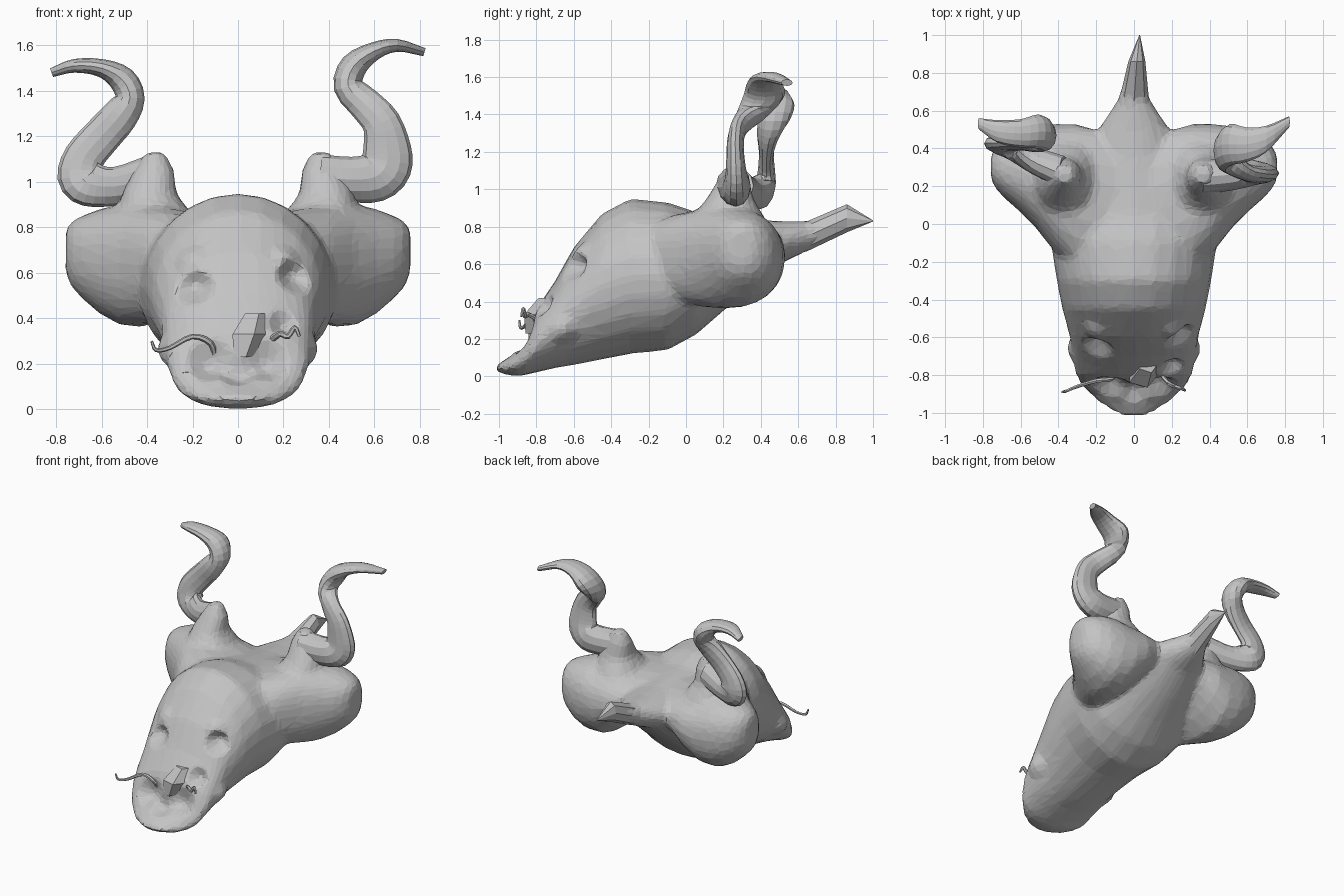
import bpy, bmesh, math
from mathutils import Vector

if "Cube" in bpy.data.objects:
    bpy.data.objects.remove(bpy.data.objects["Cube"], do_unlink=True)

# Single clay colour
clay = bpy.data.materials.new("grey clay")
clay.use_nodes = True
clay.diffuse_color = (0.55, 0.55, 0.55, 1)
clay.node_tree.nodes["Principled BSDF"].inputs["Base Color"].default_value = clay.diffuse_color


def skin(bm, rings):
    """Bridge rings of points and cap both ends."""
    rings = [[bm.verts.new(p) for p in ring] for ring in rings]
    count = len(rings[0])
    for low, high in zip(rings, rings[1:]):
        for i in range(count):
            j = (i + 1) % count
            bm.faces.new((low[i], low[j], high[j], high[i]))
    bm.faces.new(rings[0])
    bm.faces.new(rings[-1])


def loft(bm, axis, stations, side=1, sides=24, power=0.9):
    """Skin rounded sections (position, a_min, a_max, b_min, b_max) along an axis."""
    rings = []
    for t, a0, a1, b0, b1 in stations:
        ring = []
        for i in range(sides):
            ang = math.tau * i / sides
            c, s = math.cos(ang), math.sin(ang)
            a = (a0 + a1) / 2 + (a1 - a0) / 2 * math.copysign(abs(c) ** power, c)
            b = (b0 + b1) / 2 + (b1 - b0) / 2 * math.copysign(abs(s) ** power, s)
            x, y, z = {"x": (t, a, b), "y": (a, t, b), "z": (a, b, t)}[axis]
            ring.append((x * side, y, z))
        rings.append(ring)
    skin(bm, rings)


def finish(bm, name):
    """Turn a bmesh into a named object."""
    bmesh.ops.recalc_face_normals(bm, faces=bm.faces[:])
    mesh = bpy.data.meshes.new(name)
    bm.to_mesh(mesh)
    bm.free()
    obj = bpy.data.objects.new(name, mesh)
    bpy.context.collection.objects.link(obj)
    mesh.materials.append(clay)
    return obj


def apply_modifier(obj, kind, **settings):
    mod = obj.modifiers.new(kind.lower(), kind)
    for key, value in settings.items():
        setattr(mod, key, value)
    bpy.context.view_layer.objects.active = obj
    bpy.ops.object.modifier_apply(modifier=mod.name)


def spline(points, steps=3):
    """Catmull-Rom resampling of rows of numbers."""
    rows = [Vector(p) for p in points]
    rows = [rows[0] * 2 - rows[1]] + rows + [rows[-1] * 2 - rows[-2]]
    out = []
    for a, b, c, d in zip(rows, rows[1:], rows[2:], rows[3:]):
        for k in range(steps):
            t = k / steps
            out.append((b * 2 + (c - a) * t + (a * 2 - b * 5 + c * 4 - d) * t ** 2
                        + (b * 3 - a - c * 3 + d) * t ** 3) / 2)
    return out + [rows[-2]]


def ribbon(name, points, sides=12):
    """Flattened tube through (x, y, z, upright radius, depth radius) points."""
    path = spline(points)
    rings = []
    for i, p in enumerate(path):
        step = path[min(i + 1, len(path) - 1)] - path[max(i - 1, 0)]
        normal = Vector((-step[2], 0, step[0])).normalized()
        ring = []
        for k in range(sides):
            ang = math.tau * k / sides
            ring.append(Vector(p[:3]) + normal * p[3] * math.cos(ang)
                        + Vector((0, p[4] * math.sin(ang), 0)))
        rings.append(ring)
    bm = bmesh.new()
    skin(bm, rings)
    return finish(bm, name)


# Skull: (y, half width, bottom, top) from lip to nape
skull = [(-1.015, .07, .025, .06), (-.95, .18, .005, .1), (-.9, .235, 0, .15),
         (-.85, .285, .008, .23), (-.8, .31, .022, .36), (-.7, .33, .045, .51),
         (-.6, .34, .06, .69), (-.45, .38, .09, .87), (-.3, .41, .12, .95),
         (-.1, .44, .14, .93), (.05, .44, .22, .88), (.2, .34, .35, .86),
         (.35, .26, .47, .84), (.5, .19, .6, .83), (.65, .09, .67, .83), (.8, .04, .76, .87)]
bm = bmesh.new()
loft(bm, "y", [(y, -w, w, lo, hi) for y, w, lo, hi in skull], power=1)

# Side lobes and horn stumps, fused into the skull
lobe = [(0, -.3, .42, .56, .85), (.2, -.28, .5, .53, .87), (.31, -.25, .53, .43, .89),
        (.41, -.16, .53, .36, .9), (.52, -.02, .52, .37, .9), (.61, .07, .5, .42, .88),
        (.69, .14, .46, .49, .85), (.735, .19, .41, .54, .825), (.758, .24, .36, .6, .79)]
stump = [(.7, .15, .55, 0, .46), (.85, .2, .53, .03, .42), (.95, .27, .51, .11, .36),
         (1.05, .28, .46, .17, .34), (1.13, .32, .41, .22, .31)]
for side in (-1, 1):
    loft(bm, "x", lobe, side)
    loft(bm, "z", stump, side)
head = finish(bm, "head")
apply_modifier(head, "REMESH", mode="VOXEL", voxel_size=.022)
apply_modifier(head, "SMOOTH", factor=.5, iterations=6)

# Sculpted dents and bumps: centre, radius, push
strokes = [((.2, -.76, .38), .08, (0, .04, -.02)),                         # nostril crease
           ((0, -.88, .16), .1, (0, .04, -.03)),                           # lip hollow
           ((-.19, -.65, .53), .1, (.01, .06, 0)),                         # right eye socket
           ((.25, -.6, .58), .1, (-.02, .06, 0))]                          # left eye socket
for side in (-1, 1):
    strokes += [((side * .22, -.57, .67), .09, (0, -.02, .01)),            # brow
                ((side * .12, -.85, .21), .12, (0, .05, -.03)),            # mouth hollow
                ((side * .32, -.65, .24), .1, (side * .03, 0, 0))]         # cheek ridge
for centre, radius, push in strokes:
    for v in head.data.vertices:
        d = (v.co - Vector(centre)).length / radius
        if d < 1:
            v.co += Vector(push) * (1 - d * d) ** 2
apply_modifier(head, "DECIMATE", ratio=.13)

# Pointed spike behind the nape
bm = bmesh.new()
loft(bm, "y", [(.48, -.15, .15, .62, .81), (.65, -.08, .08, .67, .83),
               (.86, -.03, .06, .77, .92), (1, .028, .032, .828, .834)], sides=8, power=1)
finish(bm, "nape_spike")

# Curling horns: narrow columns that open into broad, thin curls
ribbon("left_horn", [
    (.36, .25, 1.02, .1, .09), (.5, .26, 1.01, .1, .085), (.6, .27, 1.02, .11, .075),
    (.65, .27, 1.07, .115, .06), (.655, .265, 1.15, .105, .05), (.63, .265, 1.26, .085, .045),
    (.56, .29, 1.34, .075, .05), (.485, .37, 1.42, .065, .095), (.51, .42, 1.51, .06, .11),
    (.6, .42, 1.575, .04, .09), (.7, .45, 1.6, .028, .07), (.82, .54, 1.57, .018, .03)])
ribbon("right_horn", [
    (-.37, .27, 1.02, .1, .09), (-.54, .34, .98, .085, .075), (-.65, .4, .99, .1, .065),
    (-.69, .425, 1.03, .105, .055), (-.675, .43, 1.11, .09, .045), (-.6, .43, 1.2, .085, .04),
    (-.52, .44, 1.29, .08, .06), (-.475, .47, 1.37, .065, .085), (-.51, .49, 1.45, .06, .09),
    (-.6, .48, 1.5, .04, .075), (-.72, .49, 1.51, .03, .06), (-.82, .53, 1.48, .02, .03)])

# Whiskers curling from the muzzle
whiskers = {
    "right_whisker": [(-.1, -.78, .22, .014), (-.12, -.82, .29, .013), (-.2, -.83, .32, .012),
                      (-.3, -.86, .27, .01), (-.36, -.885, .26, .009), (-.38, -.89, .3, .006)],
    "left_whisker": [(.12, -.76, .28, .016), (.18, -.84, .33, .014), (.22, -.86, .32, .012),
                     (.25, -.87, .36, .011), (.27, -.88, .32, .007)],
}
for name, path in whiskers.items():
    ribbon(name, [(x, y, z, r, r) for x, y, z, r in path], sides=6)

# Chiselled nose wedge
bm = bmesh.new()
loft(bm, "z", [(.23, -.03, .07, -.86, -.76), (.33, -.04, .13, -.87, -.72),
               (.42, .02, .13, -.79, -.68)], sides=5, power=1)
finish(bm, "nose")
